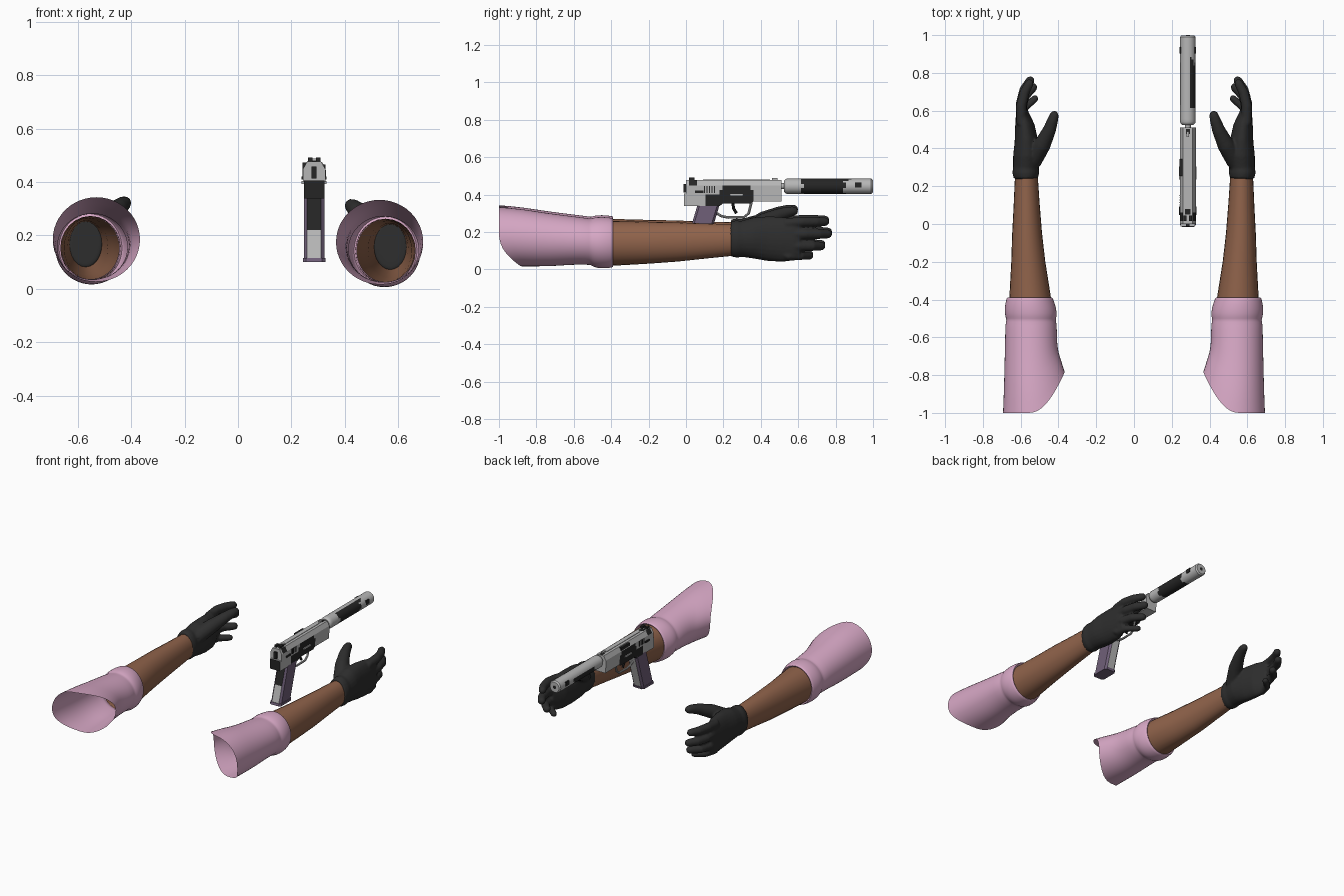
import bpy, bmesh, math
from mathutils import Vector

if "Cube" in bpy.data.objects:
    bpy.data.objects.remove(bpy.data.objects["Cube"])


def material(name, r, g, b):
    m = bpy.data.materials.new(name)
    m.use_nodes = True
    m.diffuse_color = (r, g, b, 1)
    bsdf = next(n for n in m.node_tree.nodes if n.type == 'BSDF_PRINCIPLED')
    bsdf.inputs["Base Color"].default_value = (r, g, b, 1)
    bsdf.inputs["Roughness"].default_value = 0.7
    return m


PINK = material("sleeve pink", .68, .39, .56)
BROWN = material("skin brown", .28, .125, .07)
GLOVE = material("glove charcoal", .027, .027, .027)
GREY = material("metal grey", .47, .47, .47)
BLACK = material("camo black", .018, .018, .018)
MAUVE = material("grip mauve", .16, .115, .19)


def loft(bm, rings, caps=True):
    """Skin a list of equal-length point rings."""
    vs = [[bm.verts.new(p) for p in r] for r in rings]
    n = len(vs[0])
    for a, b in zip(vs, vs[1:]):
        for i in range(n):
            bm.faces.new((a[i], a[(i + 1) % n], b[(i + 1) % n], b[i]))
    if caps:
        bm.faces.new(vs[0])
        bm.faces.new(vs[-1])


def sweep(path, n=20, tip=False):
    """Elliptical rings (x, y, z, width, height) set square to the path."""
    pts = [(Vector(p[:3]), p[3], p[-1]) for p in path]
    if tip:
        end, w, h = pts[-1]
        d = (end - pts[-2][0]).normalized()
        pts += [(end + d * w * k, w * f, h * f) for k, f in ((.5, .85), (.85, .5), (1, .15))]
    rings = []
    for i, (c, w, h) in enumerate(pts):
        t = (pts[min(i + 1, len(pts) - 1)][0] - pts[max(i - 1, 0)][0]).normalized()
        side = t.cross(Vector((0, 0, 1))).normalized()
        up = side.cross(t)
        rings.append([c + side * w * math.cos(a) + up * h * math.sin(a)
                      for a in (math.tau * k / n for k in range(n))])
    return rings


def finish(bm, name, mats, rule=None, smooth=True, angle=40):
    bmesh.ops.recalc_face_normals(bm, faces=bm.faces[:])
    for f in bm.faces:
        if rule:
            f.material_index = rule(f.calc_center_median(), f.normal)
    me = bpy.data.meshes.new(name)
    bm.to_mesh(me)
    bm.free()
    ob = bpy.data.objects.new(name, me)
    bpy.context.collection.objects.link(ob)
    for m in mats:
        me.materials.append(m)
    if smooth:
        bpy.ops.object.select_all(action='DESELECT')
        ob.select_set(True)
        bpy.context.view_layer.objects.active = ob
        bpy.ops.object.shade_smooth_by_angle(angle=math.radians(angle))
    return ob


def box(name, centre, size, mat):
    bm = bmesh.new()
    bmesh.ops.create_cube(bm, size=1)
    for v in bm.verts:
        v.co = Vector(c + a * s for c, a, s in zip(centre, v.co, size))
    return finish(bm, name, [mat], smooth=False)


# Arms: sleeve rings as (y, x, z, width, height, slant of the open end)
SLEEVE = [(-1, .53, .175, .165, .16, 1), (-.88, .54, .17, .15, .155, .8),
          (-.75, .545, .16, .142, .143, .4), (-.6, .545, .155, .138, .13, 0),
          (-.53, .545, .15, .138, .126, 0), (-.505, .545, .147, .13, .124, 0),
          (-.495, .545, .145, .137, .134, 0), (-.45, .548, .143, .14, .14, 0),
          (-.4, .552, .143, .126, .135, 0), (-.385, .552, .143, .12, .13, 0),
          (-.4, .552, .143, .108, .118, 0)]
FOREARM = [(.552, -.5, .143, .113, .12), (.55, -.39, .14, .11, .12),
           (.56, -.2, .143, .09, .112), (.566, -.05, .147, .079, .105),
           (.568, .1, .152, .069, .094), (.57, .26, .158, .06, .084)]
PALM = [(.572, .24, .163, .064, .094), (.573, .27, .163, .071, .1),
        (.572, .3, .163, .068, .097), (.568, .36, .168, .072, .11),
        (.57, .44, .165, .062, .12), (.578, .52, .16, .052, .12),
        (.59, .58, .16, .036, .112), (.592, .61, .16, .026, .1)]
THUMB = [(.54, .33, .2, .05), (.485, .42, .258, .045), (.447, .5, .293, .035),
         (.43, .55, .308, .029), (.423, .575, .312, .025)]
# Each finger: height, tip x, tip y, radius
FINGERS = [(.255, .545, .755, .028), (.19, .54, .77, .029),
           (.125, .525, .735, .028), (.072, .515, .675, .023)]

for side, s, lift in (("left", 1, 0), ("right", -1, .01)):
    def place(rings):
        return [[Vector((p.x * s, p.y, p.z + lift)) for p in r] for r in rings]

    # Loose sleeve with a slanted opening and a rolled cuff
    rings = []
    for y, cx, cz, w, h, slant in SLEEVE:
        ring = []
        for k in range(24):
            u, v = math.cos(math.tau * k / 24), math.sin(math.tau * k / 24)
            cut = .22 * max(0, -u) ** 1.7 + .12 * max(0, -v) ** 2
            ring.append(Vector((cx + w * u, y + slant * cut, cz + h * v)))
        rings.append(ring)
    bm = bmesh.new()
    loft(bm, place(rings), caps=False)
    finish(bm, side + "_sleeve", [PINK], angle=75).modifiers.new("soft", 'SUBSURF').levels = 1

    # Forearm
    bm = bmesh.new()
    loft(bm, place(sweep(FOREARM, 24)), caps=False)
    finish(bm, side + "_forearm", [BROWN], angle=75)

    # Glove: palm, thumb and fingers fused into one skin
    bm = bmesh.new()
    loft(bm, place(sweep(PALM, 24)))
    loft(bm, place(sweep(THUMB, 14, True)))
    for z, tx, ty, r in FINGERS:
        loft(bm, place(sweep([(.595, .53, z * .9 + .016, r), (.597, ty - .13, z, r),
                              (.58, ty - .06, z, r * .95), (tx + .01, ty - .012, z, r * .85)], 14, True)))
    glove = finish(bm, side + "_glove", [GLOVE])
    fuse = glove.modifiers.new("fuse", 'REMESH')
    fuse.mode = 'VOXEL'
    fuse.voxel_size = .007
    fuse.use_smooth_shade = True
    relax = glove.modifiers.new("relax", 'SMOOTH')
    relax.factor, relax.iterations = .5, 4

# Pistol
GX = .285
STEPS = [.51 * i / 34 for i in range(35)]


def camo(c, n):
    wave = .012 * math.sin(c.z * 90)
    if n.z > .9:
        return 0
    return int(.19 + wave < c.y < .36 - wave and c.z < .46 or .02 < c.y < .065 and c.z > .45)


# Slide with chamfered top
half = [(.042, .4), (.042, .425), (.042, .448), (.026, .477)]
section = half + [(-x, z) for x, z in reversed(half)]
bm = bmesh.new()
loft(bm, [[Vector((GX + x, y, z)) for x, z in section] for y in STEPS])
finish(bm, "slide", [GREY, BLACK], camo, angle=20)

# Frame under the slide
bm = bmesh.new()
rings = []
for y in STEPS:
    low = .338 if y < .19 else .352 if y < .36 else .363
    rings.append([Vector((GX + x, y - .012 * (y < .01), z))
                  for x, z in ((.038, low), (.038, .405), (-.038, .405), (-.038, low))])
loft(bm, rings)
finish(bm, "frame", [GREY, BLACK],
       lambda c, n: int(n.y < -.8 or .1 < c.y < .36), smooth=False)

# Raked grip and base plate
def grip_ring(z, grow=0):
    rake = .3 * (z - .34)
    y0, y1 = .06 + rake - grow, .178 + rake + grow
    w = .038 + grow
    return [Vector((GX + x, y, z)) for x, y in
            ((-w, y0 + .012), (-w + .012, y0), (w - .012, y0), (w, y0 + .012),
             (w, y1 - .012), (w - .012, y1), (-w + .012, y1), (-w, y1 - .012))]


bm = bmesh.new()
loft(bm, [grip_ring(z) for z in (.112, .16, .22, .28, .345)])
finish(bm, "grip", [MAUVE, GREY, BLACK],
       lambda c, n: 0 if abs(n.x) > .5 else 2 if c.z > .22 and n.y < 0 else 1, smooth=False)
bm = bmesh.new()
loft(bm, [grip_ring(z, .004) for z in (.1, .115)])
finish(bm, "grip_base", [MAUVE], smooth=False)

# Trigger guard and trigger
for name, path, r, mat in (
        ("trigger_guard", [(.165, .3), (.19, .285), (.225, .278), (.31, .28), (.335, .3), (.35, .36)], .007, GREY),
        ("trigger", [(.25, .355), (.255, .325), (.27, .3)], .008, BLACK)):
    bm = bmesh.new()
    loft(bm, sweep([(GX, y, z, r) for y, z in path], 8))
    finish(bm, name, [mat])

# Sights, hammer, port, top rib, levers and rear grooves
for sx in (-1, 1):
    box("rear_sight", (GX + sx * .015, .03, .482), (.016, .03, .018), BLACK)
    box("safety_lever", (GX + sx * .042, .07, .415), (.01, .045, .012), BLACK)
    box("slide_stop", (GX + sx * .041, .27, .398), (.012, .07, .012), GREY)
    for i in range(5):
        box("slide_groove", (GX + sx * .042, .1 + i * .013, .428), (.004, .005, .036), BLACK)
box("front_sight", (GX, .475, .482), (.012, .03, .014), GREY)
box("front_top_mark", (GX, .49, .477), (.022, .025, .004), BLACK)
box("rear_top_mark", (GX, .065, .477), (.03, .03, .004), BLACK)
box("top_rib", (GX, .27, .477), (.016, .36, .006), GREY)
box("hammer", (GX, -.002, .435), (.018, .022, .045), BLACK)
box("ejection_port", (GX - .034, .3, .463), (.018, .09, .02), BLACK)


def turned(name, profile, mats, rule=None):
    bm = bmesh.new()
    loft(bm, sweep([(GX, y, .445, r) for y, r in profile], 24))
    finish(bm, name, mats, rule, angle=35)


def can_camo(c, n):
    jag = .012 * math.sin(c.z * 130)
    top_left = n.z > .3 and c.x < GX + .006
    end = .88 if n.z > .7 else .85
    return int(.62 + jag < c.y < end + jag and not top_left and n.length > 0)


# Barrel and suppressor with a hollow muzzle
turned("barrel", [(.48, .016), (.54, .016)], [GREY])
can = [(.525, .03), (.532, .038)] + [(.54 + i * .015, .041) for i in range(30)]
turned("suppressor", can + [(.99, .041), (.999, .034)], [GREY, BLACK], can_camo)
turned("muzzle_bore", [(.99, .011), (1.0, .011)], [BLACK])
for sx in (-1, 1):
    box("suppressor_vent", (GX + sx * .038, .92, .452), (.01, .035, .028), BLACK)
